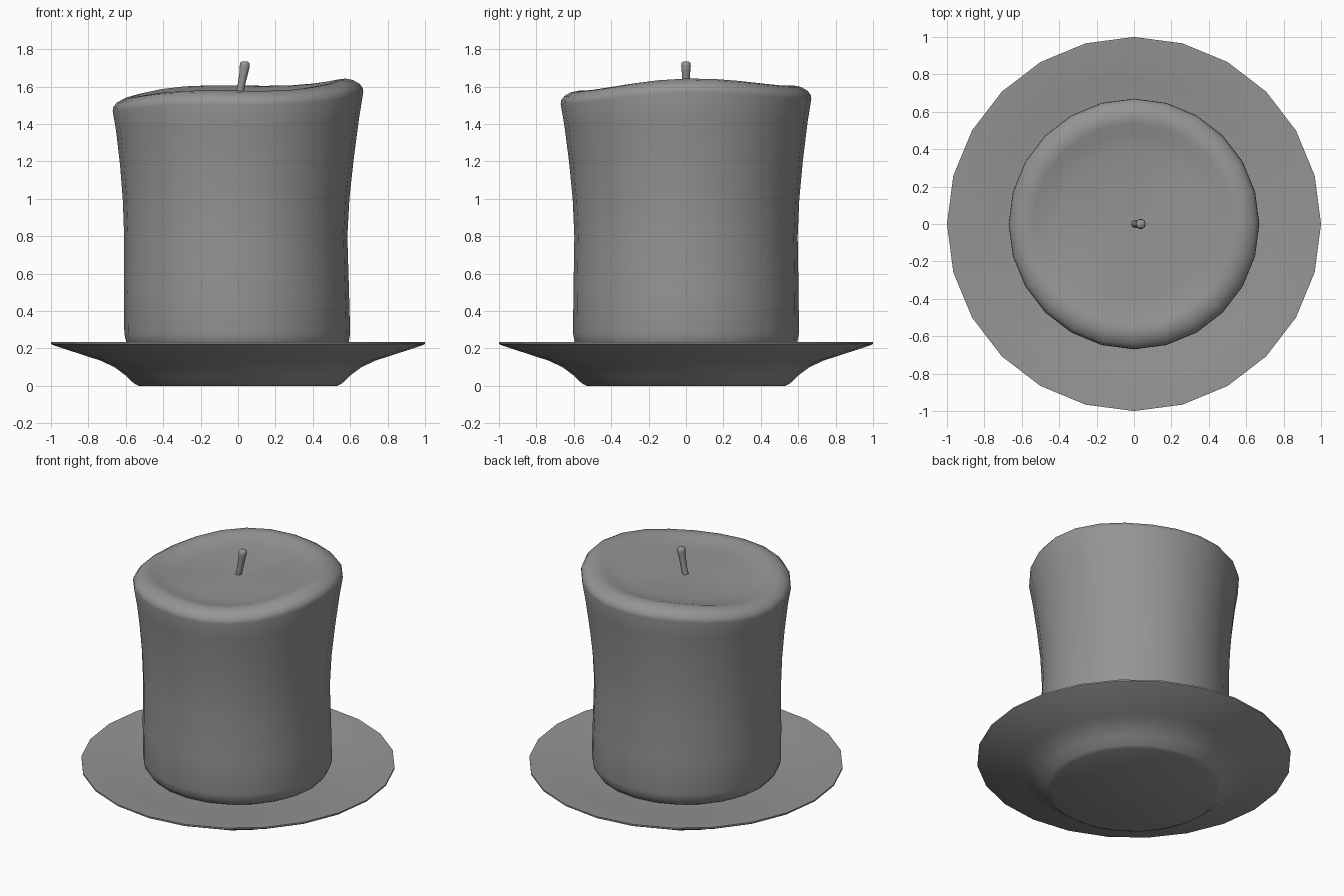
import bpy, bmesh, math
from mathutils import Vector

SEGMENTS = 24

cube = bpy.data.objects.get("Cube")
if cube:
    bpy.data.objects.remove(cube, do_unlink=True)

grey = bpy.data.materials.new("plain_grey")
grey.use_nodes = True
grey.diffuse_color = (0.3, 0.3, 0.3, 1)
grey.node_tree.nodes["Principled BSDF"].inputs["Base Color"].default_value = (0.3, 0.3, 0.3, 1)


def loft(name, rings, sides, point, angle):
    """Skin rings of points from bottom to top, closing both ends with a centre fan."""
    bm = bmesh.new()
    loops = []
    for ring in rings:
        loops.append([bm.verts.new(point(ring, math.tau * i / sides)) for i in range(sides)])
    for low, high in zip(loops, loops[1:]):
        for i in range(sides):
            j = (i + 1) % sides
            bm.faces.new((low[i], low[j], high[j], high[i]))
    for loop in (loops[0], loops[-1]):
        centre = bm.verts.new(sum((v.co for v in loop), Vector()) / sides)
        for i in range(sides):
            bm.faces.new((centre, loop[i], loop[(i + 1) % sides]))
    bmesh.ops.recalc_face_normals(bm, faces=bm.faces)
    mesh = bpy.data.meshes.new(name)
    bm.to_mesh(mesh)
    bm.free()
    obj = bpy.data.objects.new(name, mesh)
    bpy.context.collection.objects.link(obj)
    mesh.materials.append(grey)
    bpy.ops.object.select_all(action="DESELECT")
    obj.select_set(True)
    bpy.context.view_layer.objects.active = obj
    bpy.ops.object.shade_smooth_by_angle(angle=math.radians(angle))
    return obj


# Saucer: (radius, height) from the underside, round the rim and in to the well
saucer = [(0.53, 0), (0.555, 0.012), (0.6, 0.055), (0.66, 0.1), (0.735, 0.135),
          (0.99, 0.218), (1, 0.225), (1, 0.235), (0.985, 0.235), (0.75, 0.2), (0.5, 0.18)]
loft("saucer", saucer, SEGMENTS,
     lambda p, a: (p[0] * math.cos(a), p[0] * math.sin(a), p[1]), 35)


# Candle: (radius, height, share of the rim's wave, sideways lean)
def candle_point(p, a):
    radius, height, share, lean = p
    wave = 0.036 * math.cos(a) + 0.014 * math.sin(a) + 0.015 * math.cos(3 * a)
    return (lean + radius * math.cos(a), radius * math.sin(a), height + share * wave)


candle = [(0.53, 0.18, 0, 0), (0.57, 0.2, 0, 0), (0.595, 0.235, 0, -0.003),
          (0.604, 0.28, 0, -0.004), (0.602, 0.5, 0, -0.008), (0.597, 0.8, 0, -0.012),
          (0.606, 1.0, 0.1, -0.01), (0.625, 1.2, 0.3, -0.006), (0.65, 1.4, 0.7, -0.002),
          (0.67, 1.52, 1, 0), (0.668, 1.54, 1, 0), (0.65, 1.564, 1, 0),
          (0.615, 1.584, 1, 0), (0.575, 1.592, 1, 0), (0.54, 1.587, 1, 0),
          (0.49, 1.572, 0.9, 0), (0.4, 1.563, 0.6, 0), (0.2, 1.557, 0.2, 0),
          (0.05, 1.555, 0, 0)]
loft("candle", candle, SEGMENTS, candle_point, 60)

# Wick: (radius, height, sideways bend)
wick = [(0.019, 1.54, 0), (0.02, 1.58, 0.012), (0.021, 1.63, 0.022), (0.024, 1.68, 0.032),
        (0.027, 1.71, 0.036), (0.025, 1.727, 0.036), (0.014, 1.735, 0.036)]
loft("wick", wick, 10,
     lambda p, a: (p[2] + p[0] * math.cos(a), p[0] * math.sin(a), p[1]), 60)
